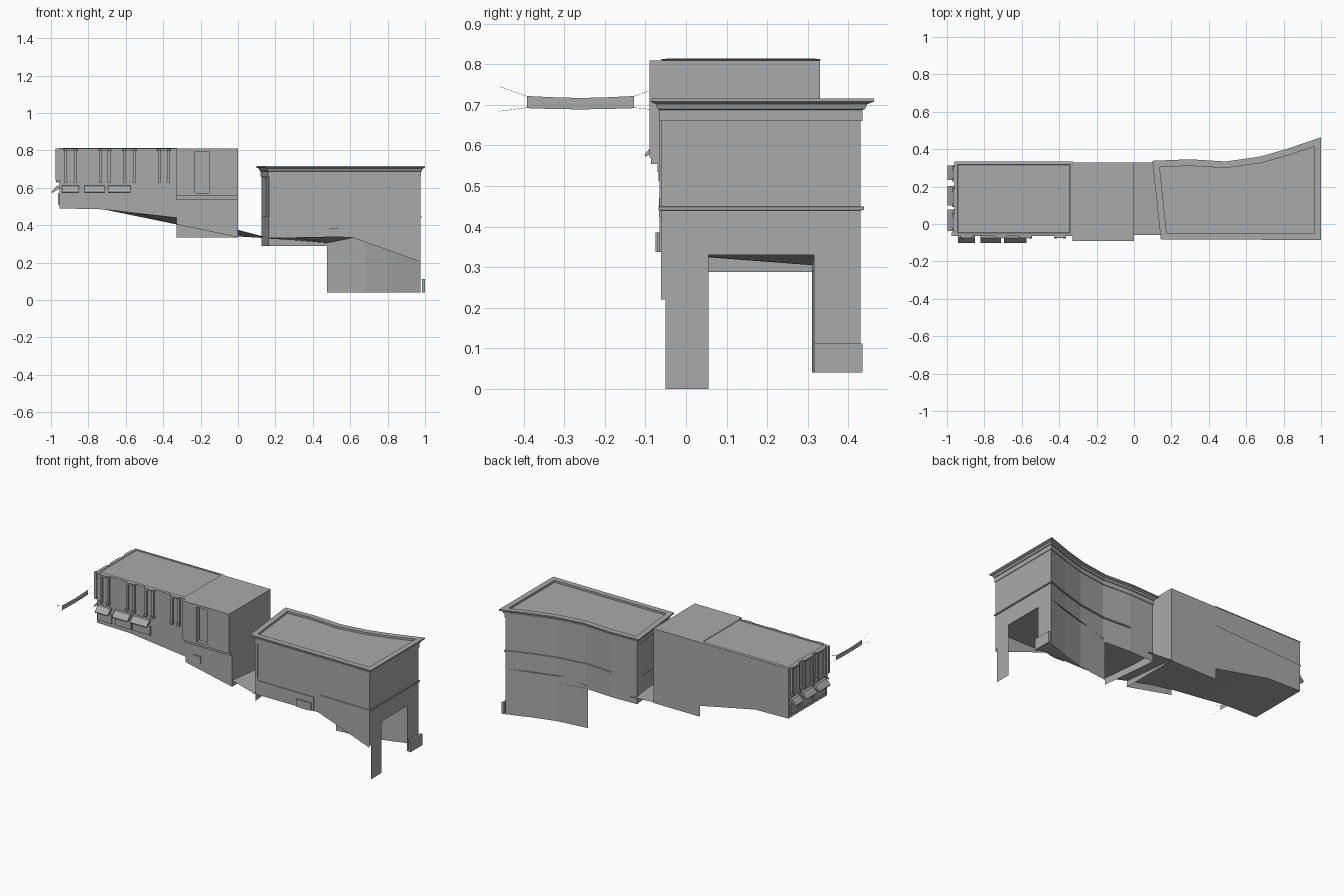
import bpy, bmesh
from mathutils import Vector

if "Cube" in bpy.data.objects:
    bpy.data.objects.remove(bpy.data.objects["Cube"])

mat = bpy.data.materials.new("plain grey")
mat.diffuse_color = (0.4, 0.4, 0.4, 1)
mat.use_nodes = True
mat.node_tree.nodes["Principled BSDF"].inputs["Base Color"].default_value = mat.diffuse_color


def mesh(name, verts, faces):
    me = bpy.data.meshes.new(name)
    me.from_pydata([tuple(v) for v in verts], [], faces)
    me.materials.append(mat)
    bm = bmesh.new()
    bm.from_mesh(me)
    bmesh.ops.recalc_face_normals(bm, faces=bm.faces)
    bm.to_mesh(me)
    bm.free()
    ob = bpy.data.objects.new(name, me)
    bpy.context.collection.objects.link(ob)
    return ob


def sheet(name, pts):
    return mesh(name, pts, [list(range(len(pts)))])


def loft(name, rings, closed=True, cap_start=False, cap_end=False):
    """Skin a list of equal-length rings."""
    n = len(rings[0])
    faces = [[i * n + j, i * n + (j + 1) % n, (i + 1) * n + (j + 1) % n, (i + 1) * n + j]
             for i in range(len(rings) - 1) for j in range(n if closed else n - 1)]
    if cap_start:
        faces.append(list(range(n)))
    if cap_end:
        faces.append([(len(rings) - 1) * n + j for j in range(n)])
    return mesh(name, [v for r in rings for v in r], faces)


def box(name, x0, x1, y0, y1, z0, z1):
    ring = [(x0, y0), (x1, y0), (x1, y1), (x0, y1)]
    return loft(name, [[(x, y, z) for x, y in ring] for z in (z0, z1)], True, True, True)


def offset(poly, d):
    """Offset a counter-clockwise outline outward with mitred corners."""
    out = []
    for i, p in enumerate(poly):
        p, a, b = Vector(p), Vector(poly[i - 1]), Vector(poly[(i + 1) % len(poly)])
        e, f = (p - a).normalized(), (b - p).normalized()
        m, n = Vector((e.y, -e.x)), Vector((f.y, -f.x))
        out.append(p + (m + n) * (d / (1 + m.dot(n))))
    return out


def ring(poly, d, z):
    return [(p.x, p.y, z) for p in offset(poly, d)]


# ---- Left building: body with a sloping, twisted underside
F, B, T = -0.06, 0.33, 0.81
stations = [(-0.955, .49, .49), (-0.72, .485, .485), (-0.55, .465, .45), (-0.33, .44, .405),
            (-0.2, .42, .38), (0, .375, .34), (0.165, .332, .33)]
body = [[(x, F, T), (x, F, zf), (x, B, zb), (x, B, T)] for x, zf, zb in stations[:-1]]
loft("left_building_body", body, True, True, True)
loft("street_ramp", [[(x, F, zf), (x, B, zb)] for x, zf, zb in stations[-2:]], closed=False)
sheet("left_back_skirt", [(-.33, B, .45), (-.33, B, .335), (0, B, .335), (0, B, .40)])
sheet("left_front_skirt", [(-.33, F, .45), (-.33, F, .405), (0, F, .335), (0, F, .40)])
sheet("left_end_skirt", [(0, F, .375), (0, F, .335), (0, B, .335), (0, B, .36)])

# Roof rim and back ledge
rim = [(-.955, F), (-.33, F), (-.33, B), (-.955, B)]
loft("left_roof_rim", [ring(rim, 0, .81), ring(rim, .004, .812), ring(rim, -.012, .814),
                       ring(rim, -.014, .811)])
sheet("back_ledge", [(-.955, B + .006, .655), (-.33, B + .006, .685),
                     (-.33, B + .006, .675), (-.955, B + .006, .645)])

# Projecting bay with a recessed strip and stepped sill
box("bay_pier_left", -.33, -.23, -.09, F, .57, T)
box("bay_pier_right", -.155, 0, -.09, F, .57, T)
box("bay_lintel", -.23, -.155, -.09, F, .795, T)
box("bay_sill", -.33, 0, -.086, F, .555, .572)
box("bay_sill_step", -.33, 0, -.07, F, .535, .555)
box("wall_hatch", -.275, -.22, F - .006, F, .425, .47)


# ---- Facade trim shared by the front and left sides (u along wall, d outward)
def front(u, d, z):
    return (u, F - d, z)


def side(u, d, z):
    return (-0.955 - d, u, z)


def wall_prism(name, place, u0, u1, profile):
    loft(name, [[place(u, d, z) for d, z in profile] for u in (u0, u1)], True, True, True)


def block(name, place, u0, u1, d, z0, z1):
    wall_prism(name, place, u0, u1, [(0, z0), (d, z0), (d, z1), (0, z1)])


def trim(label, place, pairs, awnings):
    for a, b in pairs:
        for u in (a, b):
            block(label + "_pilaster", place, u - .007, u + .007, .012, .64, T)
            block(label + "_pilaster_foot", place, u - .009, u + .009, .018, .628, .642)
        outline = [(a - .012, 0), (a + .006, .014), (b - .006, .014), (b + .012, 0)]
        loft(label + "_bay_cap", [[place(u, d, z) for u, d in outline] for z in (.798, T)],
             True, True, True)
    for a, b in awnings:
        wall_prism(label + "_awning", place, a + .003, b - .003,
                   [(0, .612), (.014, .61), (.042, .578), (.04, .572), (0, .595)])
        block(label + "_window_plate", place, a, b, .008, .512, .57)


trim("front", front, [(-.92, -.87), (-.735, -.69), (-.605, -.555), (-.42, -.372)],
     [(-.945, -.848), (-.823, -.708), (-.697, -.573)])
trim("side", side, [(-.03, .05), (.1, .18), (.235, .3)],
     [(-.04, .08), (.095, .205), (.232, .315)])
box("corner_pilaster", -.975, -.955, -.064, -.045, .64, T)

# ---- Hanging banner with its thin wires, in the plane x = -0.97
X = -.97
loft("banner", [[(X, y, z0), (X, y, z1)] for y, z0, z1 in
                [(-.392, .692, .722), (-.33, .69, .719), (-.26, .689, .717),
                 (-.19, .69, .719), (-.128, .692, .722)]], closed=False)
for y0, z0, y1, z1 in [(-.46, .745, -.392, .721), (-.46, .684, -.392, .693),
                       (-.128, .721, -.075, .74), (-.128, .693, -.075, .687)]:
    sheet("banner_wire", [(X, y0, z0), (X, y1, z1), (X, y1, z1 + .0008), (X, y0, z0 + .0008)])

# ---- Right building: wedge-shaped plan with a curved back
plan = [(.165, -.06), (.65, -.06), (.975, -.062), (.975, .43), (.83, .38),
        (.68, .337), (.49, .31), (.3, .322), (.125, .315)]
Z = .69
sheet("right_front_wall", [(.165, -.06, Z), (.165, -.06, .332), (.61, -.06, .335),
                           (.975, -.062, .205), (.975, -.062, Z)])
sheet("right_left_wall", [(.125, .315, Z), (.125, .315, .288), (.165, -.06, .288), (.165, -.06, Z)])
# End wall with a gateway between two legs
sheet("right_end_wall", [(.975, y, z) for y, z in
      [(-.062, Z), (-.062, .22), (-.05, .22), (-.05, 0), (.055, 0), (.055, .33),
       (.315, .33), (.315, .04), (.43, .04), (.43, Z)]])
# Curved back wall, deeper towards the right end
back = plan[3:]
loft("right_back_wall", [[(x, y, Z) for x, y in back], [(x, y, .288) for x, y in back]], closed=False)
low = back[:3] + [(.475, .311)]
loft("right_back_lower_wall", [[(x, y, .288) for x, y in low], [(x, y, .04) for x, y in low]],
     closed=False)
# Underside
loft("right_underside", [[(x, -.06, zf), (x, y, zb)] for x, y, zf, zb in
     [(.14, .315, .332, .33), (.3, .322, .333, .32), (.475, .311, .335, .305),
      (.61, .325, .335, .332), (.975, .43, .335, .332)]], closed=False)
# Frieze, cornice, parapet and sunken roof
loft("cornice_and_roof", [ring(plan, 0, .66), ring(plan, .004, .66), ring(plan, .004, .688),
                          ring(plan, .008, .69), ring(plan, .012, .702), ring(plan, .024, .708),
                          ring(plan, .024, .716), ring(plan, -.011, .716),
                          ring(plan, -.011, .703)], cap_end=True)
# String course round front, end and back
course = [(.63, -.06)] + plan[1:]
outer = [(x, y) for x, y in course]
loft("string_course", [[(p.x, p.y, z) for p in offset(outer, d)[:-1]]
                       for d, z in [(0, .44), (.006, .441), (.006, .449), (0, .45)]], closed=False)
# Corner strips, shop front panel and small box
box("front_corner_strip", .165, .185, -.065, -.06, .44, .66)
sheet("left_wall_panel", [(.126, .27, .655), (.126, .27, .445), (.156, -.02, .445), (.156, -.02, .655)])
box("shop_front_panel", .19, .58, -.065, -.06, .337, .425)
box("shop_box", .46, .565, -.072, -.06, .337, .386)
box("shop_box_end", .49, .54, -.075, -.072, .337, .386)
# Plate at the foot of the rear leg
box("leg_foot_plate", .984, .999, .315, .435, .04, .112)
